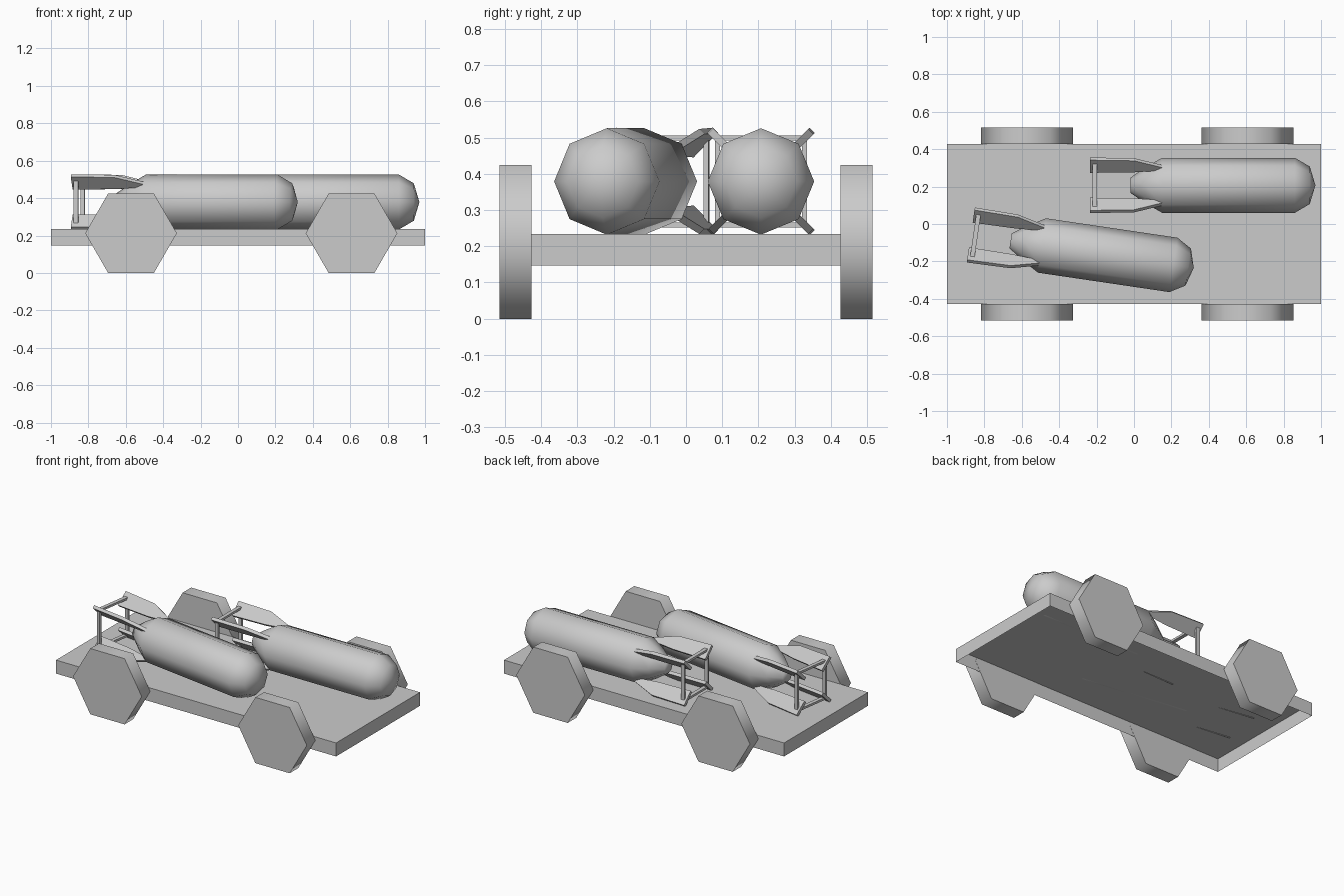
import bpy, bmesh
from math import radians, pi, cos, sin
from mathutils import Matrix, Vector

if "Cube" in bpy.data.objects:
    bpy.data.objects.remove(bpy.data.objects["Cube"], do_unlink=True)

grey = bpy.data.materials.new("plain_grey")
grey.use_nodes = True
grey.diffuse_color = (0.6, 0.6, 0.6, 1)
grey.node_tree.nodes["Principled BSDF"].inputs["Base Color"].default_value = (0.6, 0.6, 0.6, 1)


def finish(name, bm, smooth_angle=None):
    """Turn a bmesh into a named object with the grey material."""
    bmesh.ops.recalc_face_normals(bm, faces=bm.faces)
    mesh = bpy.data.meshes.new(name)
    bm.to_mesh(mesh)
    bm.free()
    mesh.materials.append(grey)
    obj = bpy.data.objects.new(name, mesh)
    bpy.context.collection.objects.link(obj)
    if smooth_angle:
        bpy.ops.object.select_all(action='DESELECT')
        obj.select_set(True)
        bpy.context.view_layer.objects.active = obj
        bpy.ops.object.shade_smooth_by_angle(angle=radians(smooth_angle))
    return obj


def box(bm, center, size):
    m = Matrix.Translation(center) @ Matrix.Diagonal((*size, 1))
    return bmesh.ops.create_cube(bm, size=1, matrix=m)["verts"]


# Flat bed, open underneath
bm = bmesh.new()
box(bm, (0, 0, 0.191), (2, 0.856, 0.087))
bm.faces.ensure_lookup_table()
bottom = min(bm.faces, key=lambda f: f.calc_center_median().z)
bmesh.ops.delete(bm, geom=[bottom], context='FACES_ONLY')
finish("flat_bed", bm)

# Hexagonal wheels
for end, x in (("rear", -0.572), ("front", 0.607)):
    for side, y in (("left", 0.471), ("right", -0.471)):
        bm = bmesh.new()
        m = (Matrix.Translation((x, y, 0.212)) @ Matrix.Rotation(pi / 2, 4, 'X')
             @ Matrix.Rotation(pi / 2, 4, 'Z'))
        bmesh.ops.create_cone(bm, cap_ends=True, segments=6, radius1=0.245,
                              radius2=0.245, depth=0.088, matrix=m)
        finish(f"{end}_{side}_wheel", bm, 65)

# Outlines along the axis: (x, radius)
BODY = [(-0.02, 0.04), (0.06, 0.095), (0.15, 0.147), (0.86, 0.147), (0.94, 0.1)]
NOSE_X = 0.97
FIN = [(-0.235, 0.2), (0, 0.195), (0.155, 0.142), (0.155, 0.122), (0, 0.108), (-0.235, 0.104)]


def make_body(name):
    bm = bmesh.new()
    rings = [[bm.verts.new((x, r * cos(i * pi / 4), r * sin(i * pi / 4))) for i in range(8)]
             for x, r in BODY]
    for a, b in zip(rings, rings[1:]):
        for i in range(8):
            j = (i + 1) % 8
            bm.faces.new((a[i], a[j], b[j], b[i]))
    tip = bm.verts.new((NOSE_X, 0, 0))
    for i in range(8):
        bm.faces.new((rings[-1][i], rings[-1][(i + 1) % 8], tip))
    bm.faces.new(rings[0])
    return finish(name, bm, 60)


def make_fins(name):
    bm = bmesh.new()
    for k in range(4):
        turn = Matrix.Rotation(pi / 4 + k * pi / 2, 4, 'X')
        sides = [[bm.verts.new(turn @ Vector((x, t, r))) for x, r in FIN]
                 for t in (-0.01, 0.01)]
        bm.faces.new(sides[0])
        bm.faces.new(sides[1])
        for i in range(len(FIN)):
            j = (i + 1) % len(FIN)
            bm.faces.new((sides[0][i], sides[0][j], sides[1][j], sides[1][i]))
    return finish(name, bm)


def make_frame(name):
    bm = bmesh.new()
    for s in (-1, 1):
        box(bm, (-0.21, s * 0.12, 0), (0.024, 0.014, 0.25))
        box(bm, (-0.21, 0, s * 0.12), (0.024, 0.25, 0.014))
    return finish(name, bm)


# Two finned cylinders lying on the bed
for label, spot, yaw in (("back", (0, 0.207, 0.379), 0),
                         ("front", (-0.64, -0.093, 0.379), -8.4)):
    place = Matrix.Translation(spot) @ Matrix.Rotation(radians(yaw), 4, 'Z')
    for part, make in (("body", make_body), ("tail_fins", make_fins), ("tail_frame", make_frame)):
        make(f"{label}_bomb_{part}").matrix_world = place
